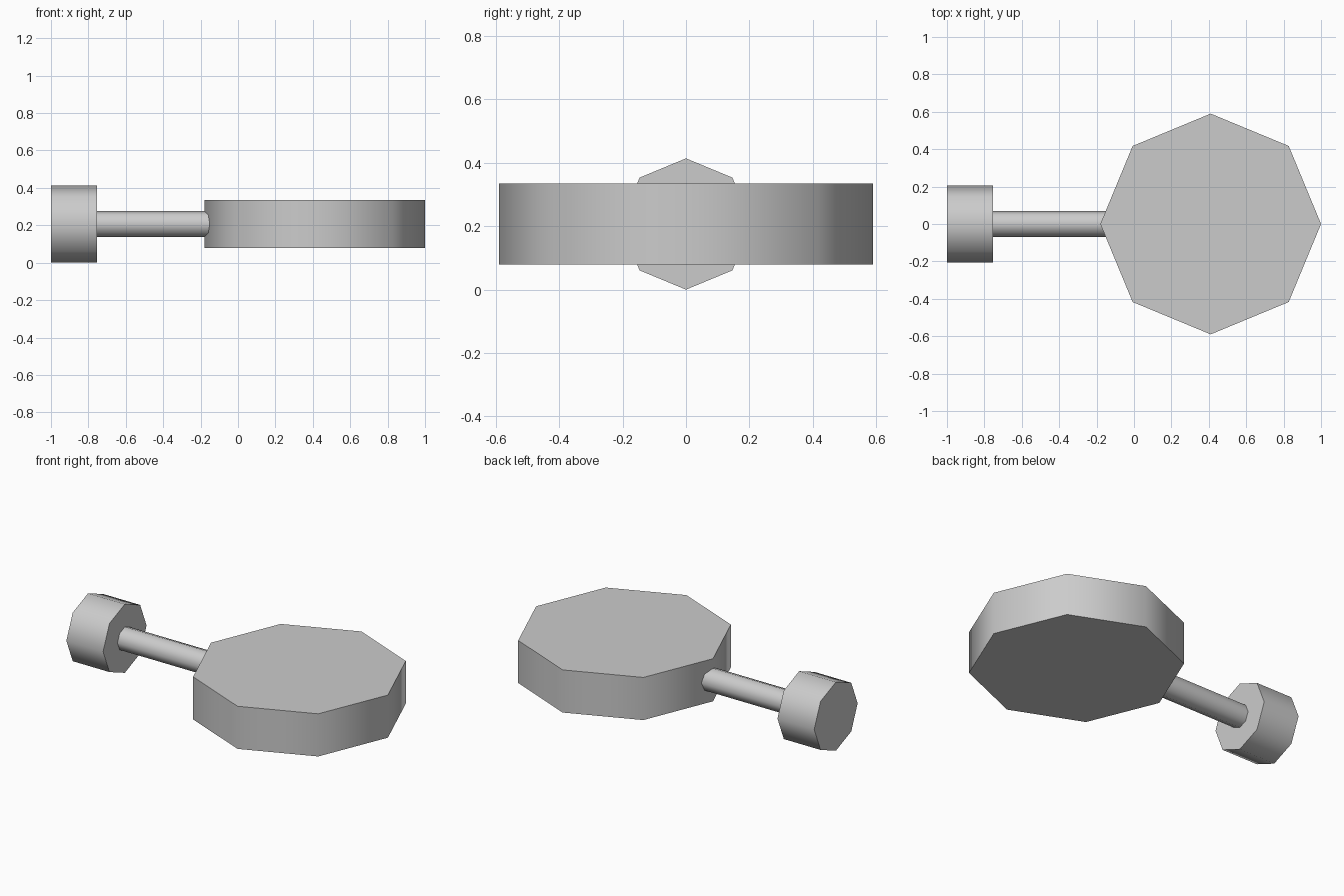
import bpy
import math

cube = bpy.data.objects.get("Cube")
if cube:
    bpy.data.objects.remove(cube, do_unlink=True)

grey = bpy.data.materials.new("plain grey")
grey.use_nodes = True
colour = (0.6, 0.6, 0.6, 1)
grey.diffuse_color = colour
grey.node_tree.nodes["Principled BSDF"].inputs["Base Color"].default_value = colour

AXIS_Z = 0.207


def octagon(name, radius, depth, location, tilt=0):
    """Eight-sided cylinder with smooth sides and crisp caps."""
    bpy.ops.mesh.primitive_cylinder_add(
        vertices=8, radius=radius, depth=depth,
        location=location, rotation=(0, tilt, 0))
    part = bpy.context.object
    part.name = name
    part.data.materials.append(grey)
    bpy.ops.object.shade_smooth_by_angle(angle=math.radians(60))
    return part


def along_x(name, radius, start, end):
    return octagon(name, radius, end - start,
                   ((start + end) / 2, 0, AXIS_Z), math.pi / 2)


# Flat head, lying down
octagon("head_disc", 0.59, 0.257, (0.41, 0, AXIS_Z))

# Shaft runs from inside the knob into the head
along_x("shaft", 0.07, -0.8, -0.1)

# End knob
along_x("end_knob", 0.207, -1.0, -0.755)
